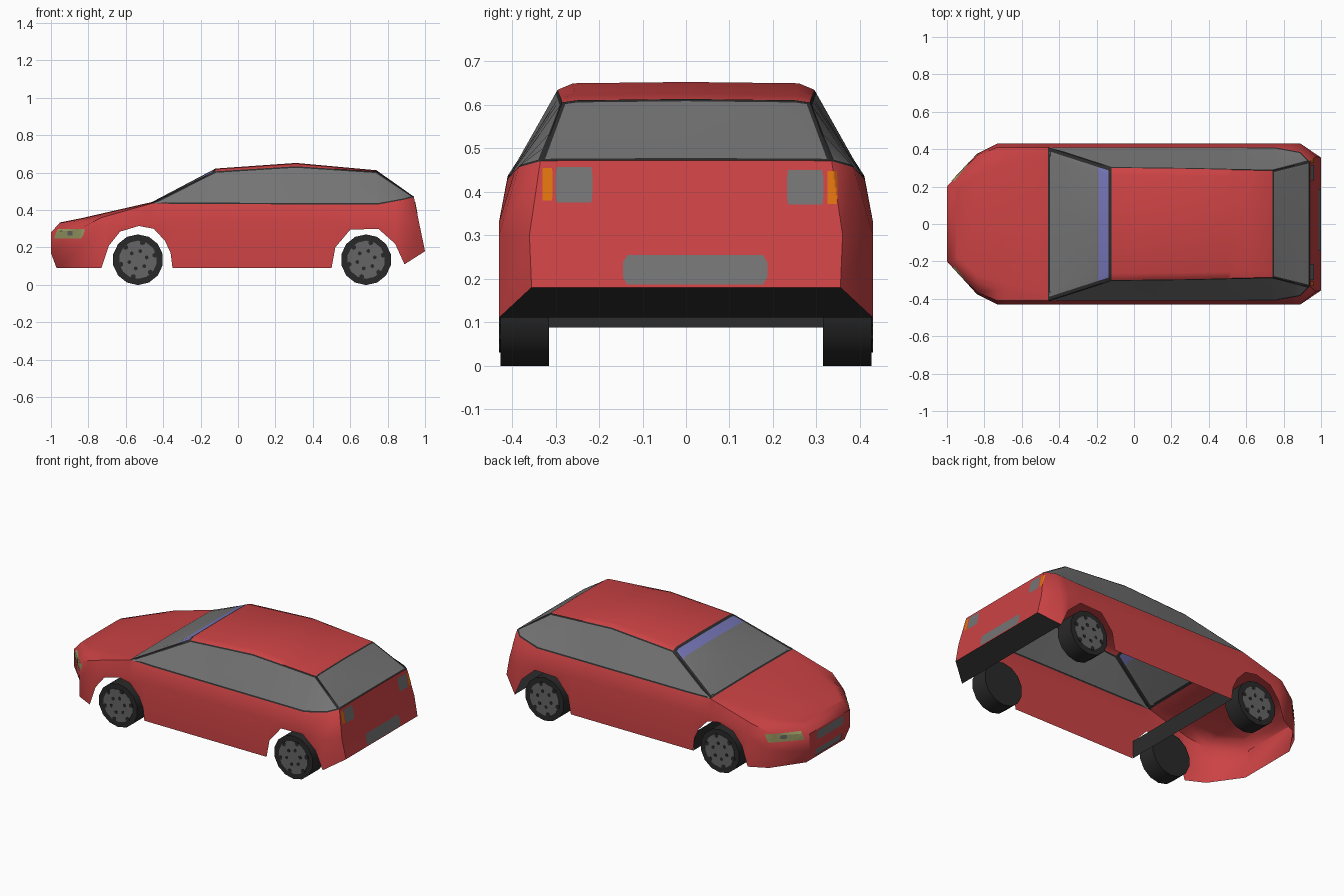
import bpy, bmesh, math
from mathutils import Vector
from mathutils.bvhtree import BVHTree

if "Cube" in bpy.data.objects:
    bpy.data.objects.remove(bpy.data.objects["Cube"])


def mat(name, r, g, b):
    m = bpy.data.materials.new(name)
    m.diffuse_color = (r, g, b, 1)
    m.use_nodes = True
    m.node_tree.nodes["Principled BSDF"].inputs["Base Color"].default_value = m.diffuse_color
    return m


RED = mat("red paint", 0.60, 0.055, 0.058)
GLASS = mat("grey glass", 0.175, 0.175, 0.175)
TRIM = mat("black trim", 0.025, 0.025, 0.025)
BLUE = mat("blue sun band", 0.18, 0.18, 0.48)
TYRE = mat("dark rubber", 0.022, 0.022, 0.022)
HUB = mat("wheel grey", 0.13, 0.13, 0.13)
LAMP = mat("pale yellow lamp", 0.30, 0.30, 0.12)
ORANGE = mat("orange lamp", 0.75, 0.17, 0.005)


def make(name, bm, mats, smooth=None):
    me = bpy.data.meshes.new(name)
    bm.to_mesh(me)
    bm.free()
    ob = bpy.data.objects.new(name, me)
    bpy.context.collection.objects.link(ob)
    for m in mats:
        me.materials.append(m)
    if smooth:
        bpy.context.view_layer.objects.active = ob
        ob.select_set(True)
        bpy.ops.object.shade_smooth_by_angle(angle=math.radians(smooth))
        ob.select_set(False)
    return ob


def interp(pts, x):
    if x <= pts[0][0]:
        return pts[0][1]
    for (x0, v0), (x1, v1) in zip(pts, pts[1:]):
        if x <= x1:
            return v0 + (v1 - v0) * (x - x0) / (x1 - x0)
    return pts[-1][1]


# guide lines along the car: bottom edge with wheel arches, width, belt, roof edge, centre
BOTTOM = [(-.73, .09), (-.69, .21), (-.63, .285), (-.53, .315), (-.45, .30), (-.39, .235),
          (-.36, .17), (-.35, .09), (.50, .09), (.52, .20), (.60, .295), (.75, .30),
          (.84, .22), (.89, .11)]
WIDTH = [(-.84, .375), (-.73, .43), (.89, .43)]
MID_Z = [(-.84, .20), (-.73, .28), (-.63, .33), (.84, .33), (.89, .30)]
BELT_Y = [(-.84, .365), (-.73, .41), (-.46, .41), (.75, .41), (.89, .385)]
BELT_Z = [(-.84, .305), (-.73, .36), (-.46, .436), (-.3, .432), (.75, .43), (.89, .456)]
EDGE_Y = [(-.84, .31), (-.73, .35), (-.46, .41), (-.12, .30), (.31, .295), (.74, .285), (.94, .335)]
EDGE_Z = [(-.84, .345), (-.46, .436), (-.12, .607), (.31, .634), (.74, .605), (.94, .47)]
TOP_Z = [(-.94, .333), (-.46, .443), (-.12, .622), (.31, .652), (.74, .613), (.94, .472)]


def station(x):
    ey, tz = interp(EDGE_Y, x), interp(TOP_Z, x)
    return [(x, interp(WIDTH, x), interp(BOTTOM, x)), (x, interp(WIDTH, x), interp(MID_Z, x)),
            (x, interp(BELT_Y, x), interp(BELT_Z, x)), (x, ey, interp(EDGE_Z, x)),
            (x, ey * .88, tz - .003), (x, 0, tz)]


xs = sorted({p[0] for p in BOTTOM} | {-.84, -.46, -.3, -.19, -.12, .1, .31, .74})
nose = [(-.97, .19, .09), (-1, .20, .17), (-1, .20, .28), (-.955, .20, .330),
        (-.955, .17, .332), (-.955, 0, .333)]
tail = [(1, .355, .18), (.975, .36, .30), (.94, .335, .47), (.94, .335, .47),
        (.94, .29, .471), (.94, 0, .472)]
halves = [nose] + [station(x) for x in xs] + [tail]

# body shell, open underneath
bm = bmesh.new()
rings = []
for h in halves:
    full = [(x, -y, z) for x, y, z in h] + h[-2::-1]
    rings.append([bm.verts.new(p) for p in full])
regions = {"left": [], "right": [], "screen": [], "rear": []}
for a, b in zip(rings, rings[1:]):
    xm = (a[5].co.x + b[5].co.x) / 2
    for k in range(10):
        f = bm.faces.new((a[k], a[k + 1], b[k + 1], b[k]))
        key = None
        if xm > -.46 and k in (2, 7):
            key = "left" if k == 2 else "right"
        elif -.46 < xm < -.12 and 3 <= k <= 6:
            key = "screen"
        elif xm > .74 and 3 <= k <= 6:
            key = "rear"
        if key:
            f.material_index = 3 if key == "screen" and xm > -.19 else 1
            regions[key].append(f)
for r in (rings[0], rings[-1]):  # nose and tail panels
    for k in (0, 1):
        bm.faces.new((r[k], r[k + 1], r[9 - k], r[10 - k]))
    bm.faces.new(r[2:9])
bmesh.ops.remove_doubles(bm, verts=bm.verts, dist=.0005)
bmesh.ops.recalc_face_normals(bm, faces=bm.faces)
# black seals around every window
for key, t in (("left", .009), ("right", .009), ("screen", .018), ("rear", .009)):
    fs = [f for f in regions[key] if f.is_valid]
    rim = bmesh.ops.inset_region(bm, faces=fs, thickness=t, use_even_offset=True, use_boundary=True)
    for f in rim["faces"]:
        f.material_index = 2
tree = BVHTree.FromBMesh(bm)
make("body_shell", bm, [RED, GLASS, TRIM, BLUE], 40)


def plate(name, m, corners, axis, side, off=.004):
    """Thin plate: a four-corner outline (bottom pair, top pair) dropped onto the body."""
    bm = bmesh.new()
    d = Vector((0, 0, 0))
    d[axis] = -side
    c = [Vector(p) for p in corners]
    n, rows = 10, []
    for j in range(5):
        v, row = j / 4, []
        for i in range(n + 1):
            u = i / n
            if j in (0, 4):  # softened corners
                u = .03 + .94 * u
            p = c[0].lerp(c[1], u).lerp(c[2].lerp(c[3], u), v)
            o = Vector((p.x, 0, p.y)) if axis == 1 else Vector((0, p.x, p.y))
            o[axis] = side * 3
            hit, nor, _, _ = tree.ray_cast(o, d)
            row.append(bm.verts.new(hit - d * off) if hit else None)
        rows.append(row)
    for r0, r1 in zip(rows, rows[1:]):
        for i in range(n):
            q = (r0[i], r0[i + 1], r1[i + 1], r1[i])
            if all(q):
                f = bm.faces.new(q)
                f.normal_update()
                if f.normal.dot(d) > 0:
                    f.normal_flip()
    make(name, bm, [m])


def box(y0, y1, z0, z1):
    return [(y0, z0), (y1, z0), (y0, z1), (y1, z1)]


# headlights with a small bulb
for s, n in ((-1, "left"), (1, "right")):
    plate(n + "_headlight", LAMP, [(-.985, .248), (-.835, .248), (-.965, .30), (-.815, .30)], 1, s)
    plate(n + "_headlight_bulb", HUB, box(-.912, -.885, .265, .288), 1, s, .007)
# grilles
plate("upper_grille", GLASS, box(-.13, .13, .218, .272), 0, -1)
plate("lower_grille", GLASS, box(-.13, .13, .108, .16), 0, -1)
# tail lamps, indicators and rear plate
plate("left_tail_lamp", GLASS, box(-.30, -.215, .375, .456), 0, 1, .002)
plate("right_tail_lamp", GLASS, box(.232, .316, .37, .45), 0, 1, .002)
plate("left_indicator", ORANGE, box(-.33, -.307, .38, .454), 0, 1, .002)
plate("right_indicator", ORANGE, box(.325, .348, .372, .447), 0, 1, .002)
plate("rear_plate", GLASS, box(-.145, .187, .186, .254), 0, 1, .002)


# underside panels: rear valance and front bulkhead
def panel(name, pts):
    bm = bmesh.new()
    bm.faces.new([bm.verts.new(p) for p in pts])
    make(name, bm, [TRIM])


panel("rear_valance", [(.89, -.43, .11), (.89, .43, .11), (1, .355, .18), (1, -.355, .18)])
panel("front_bulkhead", [(-.35, -.428, .088), (-.35, .428, .088), (-.352, .428, .20), (-.352, -.428, .20)])


# wheels: tyre, hub disc and dark rim holes
def disc(bm, x, z, r, n, y0, y1, s, mi):
    loops = [[bm.verts.new((x + r * math.cos((i + .5) * math.tau / n), s * y,
                            z + r * math.sin((i + .5) * math.tau / n))) for i in range(n)] for y in (y0, y1)]
    fs = [bm.faces.new(loops[0]), bm.faces.new(loops[1])]
    for i in range(n):
        j = (i + 1) % n
        fs.append(bm.faces.new((loops[0][i], loops[0][j], loops[1][j], loops[1][i])))
    for f in fs:
        f.material_index = mi


for x, where in ((-.535, "front"), (.685, "rear")):
    for s, n in ((-1, "left"), (1, "right")):
        bm = bmesh.new()
        disc(bm, x, .1345, .1355, 14, .315, .426, s, 0)
        disc(bm, x, .1345, .102, 14, .42, .428, s, 1)
        for k in range(6):
            a = k * math.tau / 6 + .26
            disc(bm, x + .048 * math.cos(a), .1345 + .048 * math.sin(a), .011, 6, .424, .430, s, 0)
            disc(bm, x + .094 * math.cos(a), .1345 + .094 * math.sin(a), .014, 6, .424, .430, s, 0)
        bmesh.ops.recalc_face_normals(bm, faces=bm.faces)
        make(f"{where}_{n}_wheel", bm, [TYRE, HUB], 30)
